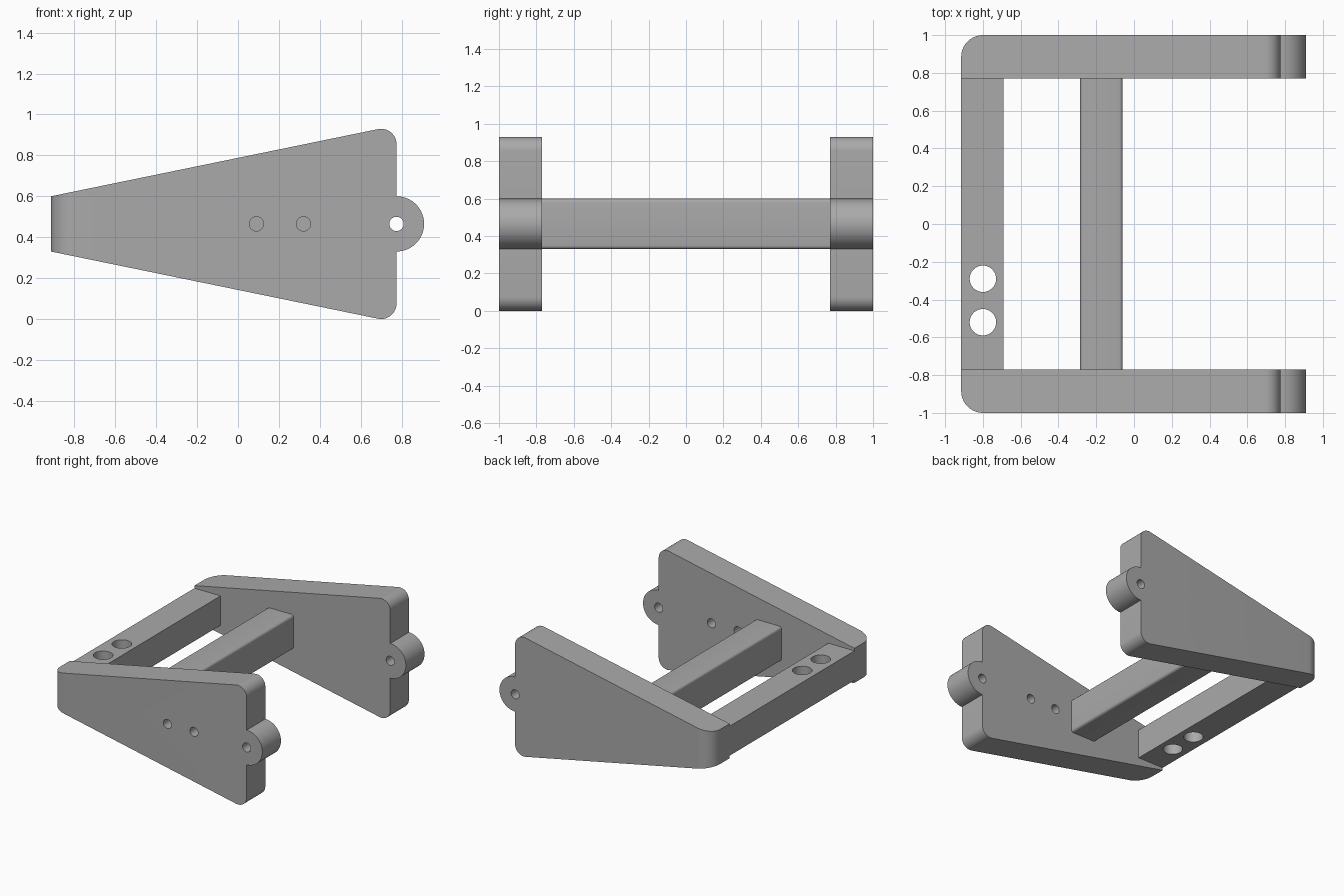
import bpy, bmesh
from math import sin, cos, radians
from mathutils import Matrix

cube = bpy.data.objects.get("Cube")
if cube:
    bpy.data.objects.remove(cube, do_unlink=True)

grey = bpy.data.materials.new("plain grey")
grey.use_nodes = True
GREY = (0.4, 0.4, 0.4, 1)
grey.diffuse_color = GREY
grey.node_tree.nodes["Principled BSDF"].inputs["Base Color"].default_value = GREY

LEFT, EDGE, MID_Z = -0.915, 0.775, 0.465
INNER, OUTER = 0.77, 1.0


def make_object(name, bm):
    bmesh.ops.recalc_face_normals(bm, faces=bm.faces)
    mesh = bpy.data.meshes.new(name)
    bm.to_mesh(mesh)
    bm.free()
    mesh.materials.append(grey)
    obj = bpy.data.objects.new(name, mesh)
    bpy.context.collection.objects.link(obj)
    return obj


def arc(cx, cz, r, start, end, steps):
    angles = [radians(start + (end - start) * i / steps) for i in range(steps + 1)]
    return [(cx + r * cos(a), cz + r * sin(a)) for a in angles]


def drill(obj, x, y, z, radius, axis):
    """Cut a round hole along the given axis."""
    bm = bmesh.new()
    bmesh.ops.create_cone(bm, cap_ends=True, segments=48, radius1=radius,
                          radius2=radius, depth=0.6)
    if axis == "Y":
        bm.transform(Matrix.Rotation(radians(90), 4, "X"))
    bm.transform(Matrix.Translation((x, y, z)))
    cutter = make_object("hole_cutter", bm)
    mod = obj.modifiers.new("hole", "BOOLEAN")
    mod.operation, mod.solver, mod.object = "DIFFERENCE", "EXACT", cutter
    bpy.context.view_layer.objects.active = obj
    bpy.ops.object.modifier_apply(modifier=mod.name)
    bpy.data.objects.remove(cutter, do_unlink=True)


def side_plate(name, side):
    """Tapered plate with a round hinge lug and a rounded outer end."""
    half = arc(EDGE - 0.075, MID_Z + 0.39, 0.075, 0, 101.5, 10)
    half.append((LEFT, MID_Z + 0.135))
    lower = [(x, 2 * MID_Z - z) for x, z in reversed(half)]
    outline = arc(EDGE, MID_Z, 0.135, -90, 90, 32) + half + lower
    bm = bmesh.new()
    face = bm.faces.new([bm.verts.new((x, side * INNER, z)) for x, z in outline])
    new = bmesh.ops.extrude_face_region(bm, geom=[face])["geom"]
    moved = [v for v in new if isinstance(v, bmesh.types.BMVert)]
    bmesh.ops.translate(bm, verts=moved, vec=(0, side * (OUTER - INNER), 0))
    corner = [e for e in bm.edges
              if all(v.co.x < LEFT + 0.01 and abs(v.co.y) > 0.99 for v in e.verts)]
    bmesh.ops.bevel(bm, geom=corner, offset=0.115, offset_type="OFFSET",
                    segments=10, profile=0.5, affect="EDGES")
    plate = make_object(name, bm)
    drill(plate, EDGE, side * 0.885, MID_Z, 0.035, "Y")
    return plate


def cross_bar(name, x0, x1, z0, z1, rounding=0):
    """Square bar running between the plates."""
    bm = bmesh.new()
    bmesh.ops.create_cube(bm, size=1)
    bm.transform(Matrix.Translation(((x0 + x1) / 2, 0, (z0 + z1) / 2))
                 @ Matrix.Diagonal((x1 - x0, 2 * INNER, z1 - z0, 1)))
    if rounding:
        long_edges = [e for e in bm.edges if e.calc_length() > 1]
        bmesh.ops.bevel(bm, geom=long_edges, offset=rounding, segments=5,
                        profile=0.5, affect="EDGES")
    return make_object(name, bm)


# Side plates; only the front one has the two extra holes
front_plate = side_plate("front_plate", -1)
back_plate = side_plate("back_plate", 1)
for x in (0.09, 0.32):
    drill(front_plate, x, -0.885, MID_Z, 0.035, "Y")

# Cross bars
end_bar = cross_bar("end_bar", LEFT, -0.69, 0.35, 0.58)
middle_bar = cross_bar("middle_bar", -0.285, -0.06, 0.33, 0.60, 0.02)
for y in (-0.29, -0.52):
    drill(end_bar, -0.80, y, MID_Z, 0.07, "Z")

# Smooth the curves, keep the edges sharp
bpy.ops.object.select_all(action="DESELECT")
for obj in (front_plate, back_plate, end_bar, middle_bar):
    obj.select_set(True)
bpy.context.view_layer.objects.active = front_plate
bpy.ops.object.shade_smooth_by_angle(angle=radians(30))
